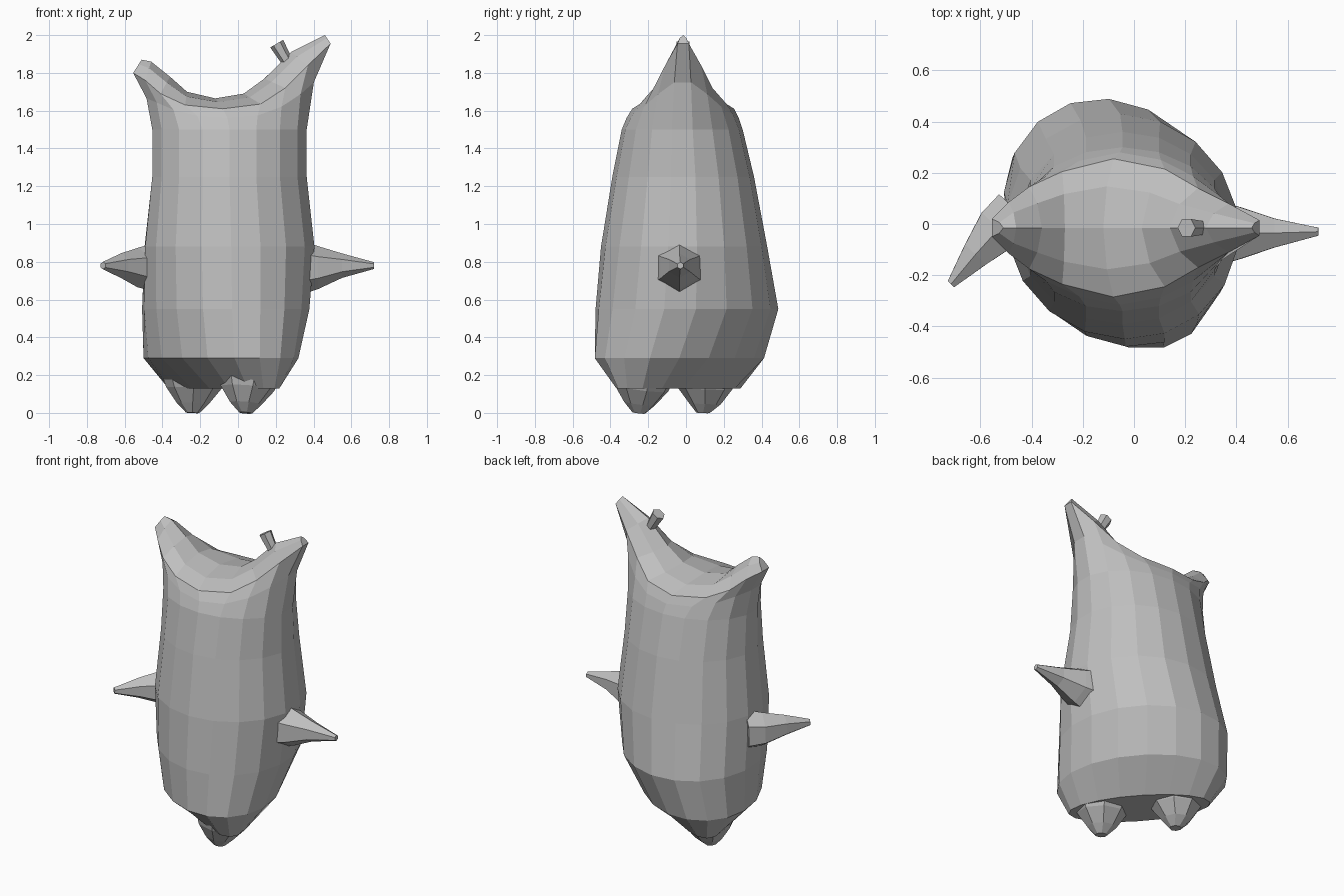
import bpy, bmesh, math
from mathutils import Vector

cube = bpy.data.objects.get("Cube")
if cube:
    bpy.data.objects.remove(cube, do_unlink=True)

grey = bpy.data.materials.new("plain grey")
grey.use_nodes = True
colour = (0.52, 0.52, 0.52, 1)
grey.diffuse_color = colour
grey.node_tree.nodes["Principled BSDF"].inputs["Base Color"].default_value = colour


def finish(bm, name):
    bmesh.ops.recalc_face_normals(bm, faces=bm.faces)
    mesh = bpy.data.meshes.new(name)
    bm.to_mesh(mesh)
    bm.free()
    mesh.materials.append(grey)
    obj = bpy.data.objects.new(name, mesh)
    bpy.context.collection.objects.link(obj)
    return obj


def bridge(bm, a, b, closed=True):
    n = len(a)
    for i in range(n if closed else n - 1):
        j = (i + 1) % n
        bm.faces.new((a[i], a[j], b[j], b[i]))


def spike(name, stops, sides=6):
    """Tapered limb through (centre, radius) stops, capped at both ends."""
    bm = bmesh.new()
    axis = Vector(stops[-1][0]) - Vector(stops[0][0])
    turn = axis.to_track_quat('Z', 'Y')
    rings = []
    for centre, r in stops:
        ring = []
        for i in range(sides):
            a = math.tau * i / sides
            offset = turn @ Vector((r * math.sin(a), r * math.cos(a), 0))
            ring.append(bm.verts.new(Vector(centre) + offset))
        rings.append(ring)
    for a, b in zip(rings, rings[1:]):
        bridge(bm, a, b)
    bm.faces.new(rings[0])
    bm.faces.new(rings[-1])
    return finish(bm, name)


# Body rings: z, x range, y range, squeeze across the diagonal
RINGS = [
    (0.13, -0.37, 0.22, -0.37, 0.29, 0.36),
    (0.29, -0.50, 0.32, -0.49, 0.42, 0.70),
    (0.55, -0.51, 0.38, -0.48, 0.49, 0.86),
    (0.88, -0.50, 0.41, -0.45, 0.43, 0.96),
    (1.25, -0.46, 0.37, -0.39, 0.36, 1),
    (1.50, -0.46, 0.37, -0.34, 0.30, 1),
]
# Head stations: rim x, rim half width, rim z, ridge x, ridge z
HEAD = [
    (-0.555, 0.035, 1.80, -0.51, 1.87),
    (-0.49, 0.10, 1.76, -0.46, 1.86),
    (-0.41, 0.16, 1.69, -0.36, 1.78),
    (-0.28, 0.22, 1.63, -0.27, 1.70),
    (-0.08, 0.27, 1.61, -0.12, 1.665),
    (0.12, 0.23, 1.635, 0.03, 1.69),
    (0.25, 0.155, 1.72, 0.14, 1.77),
    (0.37, 0.095, 1.84, 0.28, 1.91),
    (0.49, 0.03, 1.955, 0.46, 2.0),
]
HEAD_Y = -0.015
count = 2 * len(HEAD)


def ring_points(z, x0, x1, y0, y1, squeeze):
    fit = math.sqrt((1 + squeeze ** 2) / 2)
    points = []
    for j in range(count):
        a = math.pi + math.tau * (j + 0.5) / count
        narrow = (math.cos(a) + math.sin(a)) / 2 * squeeze
        wide = (math.cos(a) - math.sin(a)) / 2
        points.append(Vector(((x0 + x1) / 2 + (wide + narrow) / fit * (x1 - x0) / 2,
                              (y0 + y1) / 2 + (narrow - wide) / fit * (y1 - y0) / 2, z)))
    return points


# Body with two pulled-up horns and a saddle between them
bm = bmesh.new()
loops = [ring_points(*r) for r in RINGS]
rim = [Vector((x, HEAD_Y - w, z)) for x, w, z, _, _ in HEAD]
rim += [Vector((x, HEAD_Y + w, z)) for x, w, z, _, _ in reversed(HEAD)]
shoulder = [Vector((p.x + (q.x - p.x) * 0.3, p.y + (q.y - p.y) * 0.45, p.z + (q.z - p.z) * 0.55))
            for p, q in zip(loops[-1], rim)]
loops += [shoulder, rim]
rows = [[bm.verts.new(p) for p in loop] for loop in loops]
for a, b in zip(rows, rows[1:]):
    bridge(bm, a, b)
bm.faces.new(rows[0])


def saddle_row(side):
    return [bm.verts.new((x + (rx - x) * 0.65, HEAD_Y + side * w * 0.6, z + (rz - z) * 0.65))
            for x, w, z, rx, rz in HEAD]


half = len(HEAD)
ridge = [bm.verts.new((rx, HEAD_Y, rz)) for _, _, _, rx, rz in HEAD]
strips = [rows[-1][:half], saddle_row(-1), ridge, saddle_row(1), rows[-1][:half - 1:-1]]
for a, b in zip(strips, strips[1:]):
    bridge(bm, a, b, closed=False)
for end in (0, -1):
    bm.faces.new([s[end] for s in strips])
finish(bm, "body")

# Limbs
spike("left_arm", [((0.36, -0.035, 0.77), 0.135), ((0.42, -0.035, 0.77), 0.115),
                   ((0.55, -0.035, 0.78), 0.065), ((0.72, -0.03, 0.78), 0.018)])
spike("right_arm", [((-0.45, 0.04, 0.77), 0.125), ((-0.53, -0.02, 0.77), 0.105),
                    ((-0.62, -0.12, 0.78), 0.065), ((-0.715, -0.235, 0.78), 0.02)])
spike("left_foot", [((0.06, -0.22, 0.24), 0.19), ((0.05, -0.235, 0.13), 0.145),
                    ((0.04, -0.245, 0.05), 0.085), ((0.04, -0.25, 0), 0.035)], 8)
spike("right_foot", [((-0.23, 0.10, 0.24), 0.19), ((-0.235, 0.10, 0.13), 0.145),
                     ((-0.24, 0.10, 0.05), 0.085), ((-0.24, 0.09, 0), 0.035)], 8)

# Small stub on the taller horn
spike("horn_stub", [((0.26, HEAD_Y, 1.86), 0.03), ((0.205, HEAD_Y, 1.955), 0.04)])
